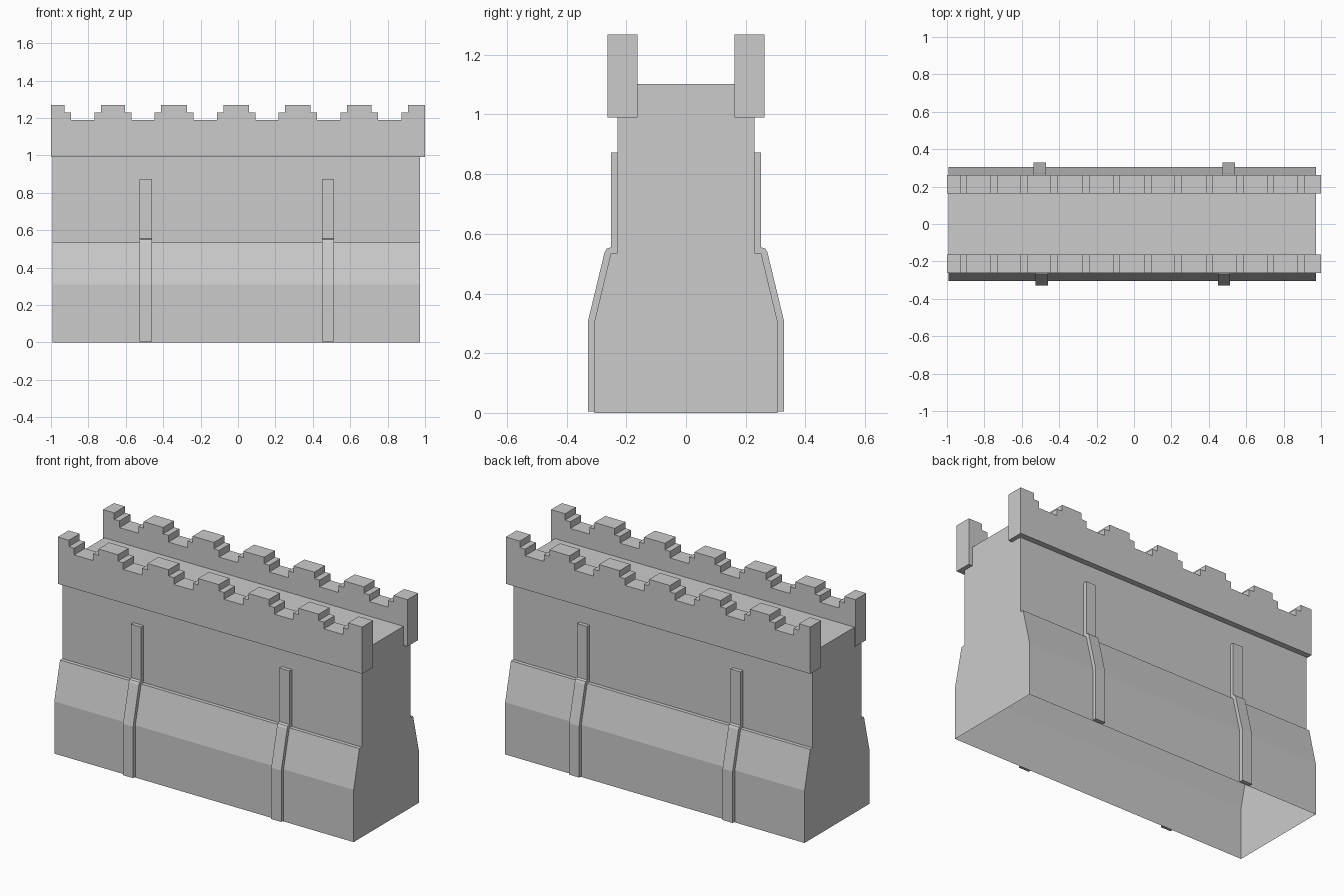
import bpy, bmesh
from mathutils import Vector

if "Cube" in bpy.data.objects:
    bpy.data.objects.remove(bpy.data.objects["Cube"])


def extrude_profile(name, pts, direction, skip_edge=None):
    """Extrude a closed 3D outline along direction; optionally leave one side open."""
    bm = bmesh.new()
    d = Vector(direction)
    a = [bm.verts.new(p) for p in pts]
    b = [bm.verts.new(Vector(p) + d) for p in pts]
    n = len(pts)
    bm.faces.new(a)
    bm.faces.new(b[::-1])
    for i in range(n):
        if i != skip_edge:
            j = (i + 1) % n
            bm.faces.new((a[j], a[i], b[i], b[j]))
    bmesh.ops.recalc_face_normals(bm, faces=bm.faces)
    me = bpy.data.meshes.new(name)
    bm.to_mesh(me)
    bm.free()
    ob = bpy.data.objects.new(name, me)
    bpy.context.collection.objects.link(ob)
    return ob


# Wall body: battered base, narrower upper wall, open underneath
half = [(0.306, 0), (0.306, 0.31), (0.252, 0.535), (0.229, 0.535), (0.229, 1.103)]
outline = half + [(-y, z) for y, z in reversed(half)]
extrude_profile("wall_body", [(-0.993, y, z) for y, z in outline],
                (1.967, 0, 0), skip_edge=len(outline) - 1)

# Parapets with stepped crenel gaps
top = [(-1.0, 1.268)]
for c in (-0.83, -0.508, -0.175, 0.155, 0.485, 0.811):
    left = [(-0.097, 1.268), (-0.097, 1.23), (-0.062, 1.23), (-0.062, 1.19)]
    top += [(c + x, z) for x, z in left]
    top += [(c - x, z) for x, z in reversed(left)]
top += [(1.0, 1.268), (1.0, 0.99), (-1.0, 0.99)]
for name, y in (("front_parapet", -0.263), ("back_parapet", 0.162)):
    extrude_profile(name, [(x, y, z) for x, z in top], (0, 0.101, 0))

# Pilaster strips that follow the wall profile
strip = [(0.306, 0.005), (0.328, 0.005), (0.328, 0.31), (0.273, 0.538),
         (0.266, 0.55), (0.252, 0.555), (0.252, 0.873), (0.229, 0.873),
         (0.229, 0.535), (0.252, 0.535), (0.306, 0.31)]
for name, side, x in (("front_left_pilaster", -1, -0.526),
                      ("front_right_pilaster", -1, 0.448),
                      ("back_left_pilaster", 1, -0.536),
                      ("back_right_pilaster", 1, 0.473)):
    extrude_profile(name, [(x, side * y, z) for y, z in strip], (0.066, 0, 0))
